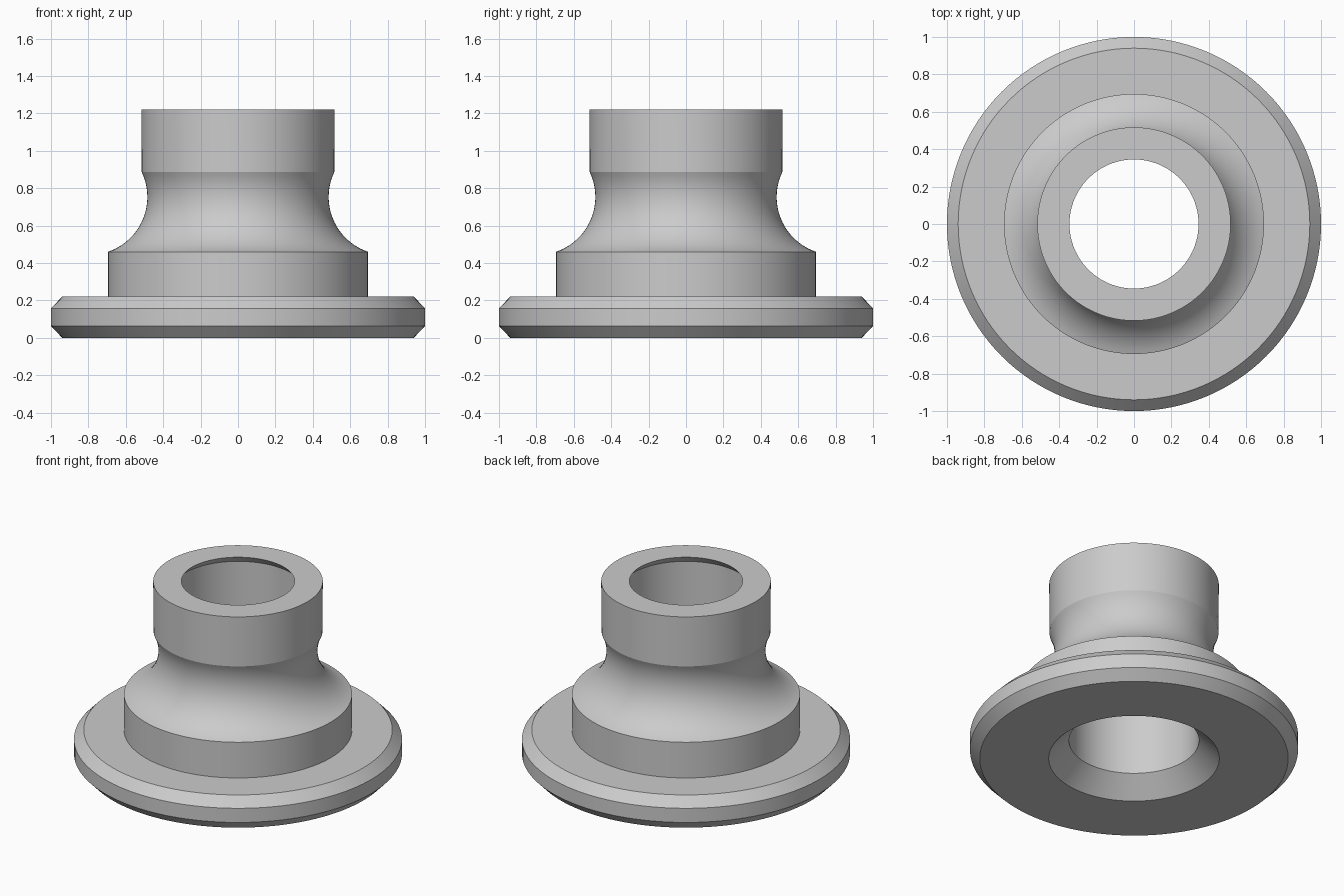
import bpy
import bmesh
import math

SEGMENTS = 128

cube = bpy.data.objects.get("Cube")
if cube:
    bpy.data.objects.remove(cube, do_unlink=True)


def make_material(name, colour):
    mat = bpy.data.materials.new(name)
    mat.use_nodes = True
    mat.diffuse_color = colour
    mat.node_tree.nodes["Principled BSDF"].inputs["Base Color"].default_value = colour
    return mat


def arc(start, end, centre, steps):
    """Points on a circular arc in the radius/height plane, on the axis side."""
    a, b = (math.atan2(p[1] - centre[1], p[0] - centre[0]) % math.tau for p in (start, end))
    radius = math.dist(start, centre)
    angles = [a + (b - a) * i / steps for i in range(steps + 1)]
    return [(centre[0] + radius * math.cos(t), centre[1] + radius * math.sin(t)) for t in angles]


def lathe(name, profile, material):
    """Revolve a closed (radius, height) profile about the z axis."""
    bm = bmesh.new()
    verts = [bm.verts.new((r, 0, z)) for r, z in profile]
    edges = [bm.edges.new((v, verts[i - 1])) for i, v in enumerate(verts)]
    bmesh.ops.spin(bm, geom=verts + edges, cent=(0, 0, 0), axis=(0, 0, 1),
                   angle=math.tau, steps=SEGMENTS, use_duplicate=False)
    bmesh.ops.remove_doubles(bm, verts=bm.verts[:], dist=0.0001)
    bmesh.ops.recalc_face_normals(bm, faces=bm.faces[:])
    mesh = bpy.data.meshes.new(name)
    bm.to_mesh(mesh)
    bm.free()
    mesh.materials.append(material)
    obj = bpy.data.objects.new(name, mesh)
    bpy.context.collection.objects.link(obj)
    bpy.ops.object.select_all(action="DESELECT")
    obj.select_set(True)
    bpy.context.view_layer.objects.active = obj
    bpy.ops.object.shade_smooth_by_angle(angle=math.radians(20))
    return obj


grey = make_material("plain grey", (0.6, 0.6, 0.6, 1))

# Chamfered flange and the step above it
flange = [(0.94, 0), (1, 0.063), (1, 0.158), (0.94, 0.22), (0.695, 0.22)]
# Concave waist between the step and the collar
waist = arc((0.695, 0.46), (0.517, 0.885), (0.794, 0.753), 24)
# Collar top, then the bore: narrow lip, straight wall, flared mouth
collar = [(0.517, 1.22), (0.345, 1.22)]
bore = [(0.396, 1.168), (0.396, 0.124), (0.52, 0)]

lathe("flanged_bushing", flange + waist + collar + bore, grey)
